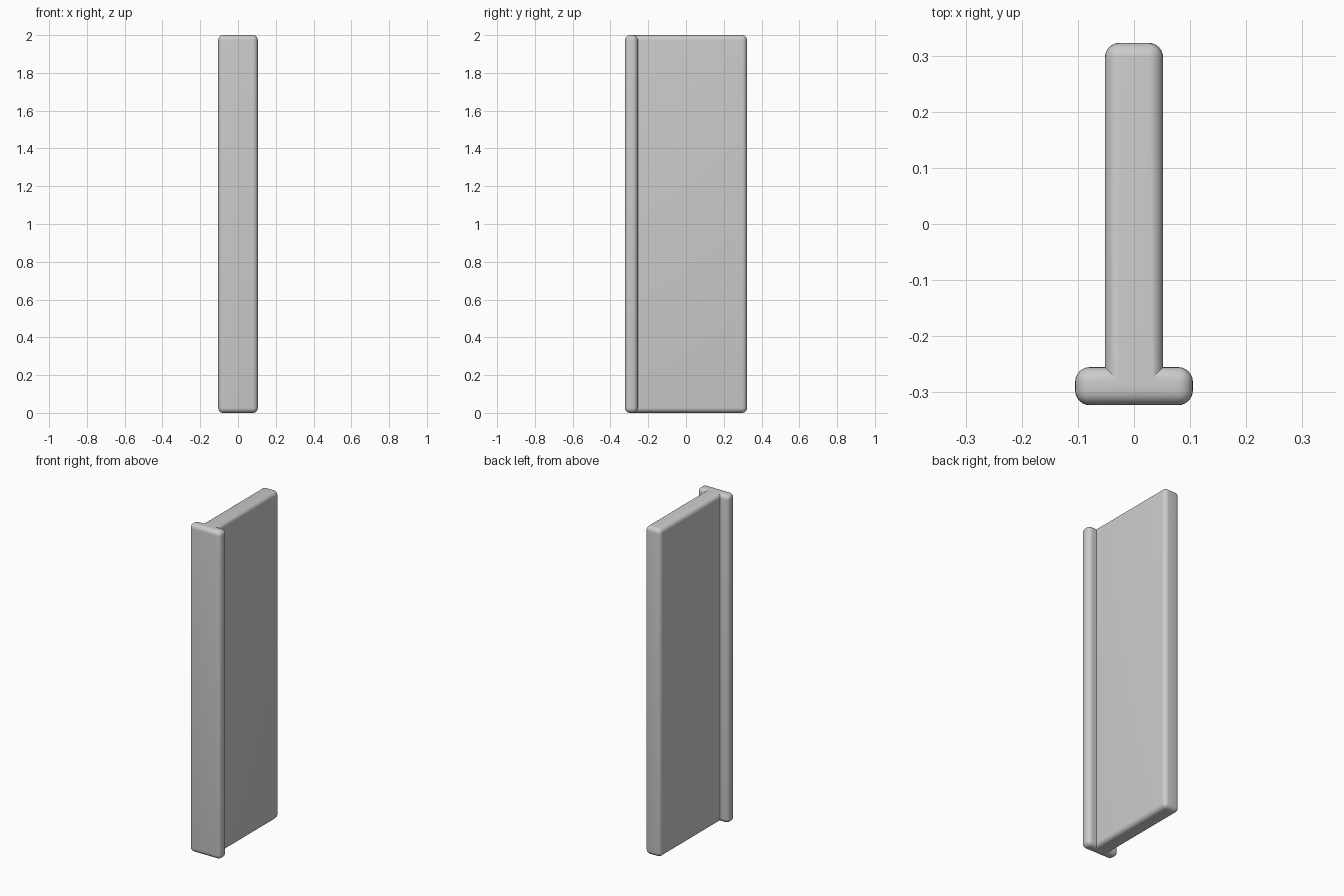
import bpy, bmesh, math

if "Cube" in bpy.data.objects:
    bpy.data.objects.remove(bpy.data.objects["Cube"])

# T-shaped cross-section: right half, mirrored to the left
half = [(0.105, -0.323), (0.105, -0.255), (0.052, -0.255), (0.052, 0.323)]
outline = half + [(-x, y) for x, y in reversed(half)]

# Extrude the section into an upright bar
bm = bmesh.new()
base = bm.faces.new([bm.verts.new((x, y, 0)) for x, y in outline])
top = bmesh.ops.extrude_face_region(bm, geom=[base], use_keep_orig=True)["geom"]
bmesh.ops.translate(bm, vec=(0, 0, 2),
                    verts=[g for g in top if isinstance(g, bmesh.types.BMVert)])
bmesh.ops.recalc_face_normals(bm, faces=bm.faces[:])


# Round every edge except the two inner corners of the T
def is_inner(edge):
    return all(abs(abs(v.co.x) - 0.052) < 1e-4 and abs(v.co.y + 0.255) < 1e-4
               for v in edge.verts)


bmesh.ops.bevel(bm, geom=[e for e in bm.edges if not is_inner(e)],
                offset=0.031, offset_type='OFFSET', segments=6,
                profile=0.5, affect='EDGES', clamp_overlap=True)

mesh = bpy.data.meshes.new("t_bar")
bm.to_mesh(mesh)
bm.free()
bar = bpy.data.objects.new("t_bar", mesh)
bpy.context.collection.objects.link(bar)

# Smooth rounding, sharp inner creases
bpy.context.view_layer.objects.active = bar
bar.select_set(True)
bpy.ops.object.shade_smooth_by_angle(angle=math.radians(30))
